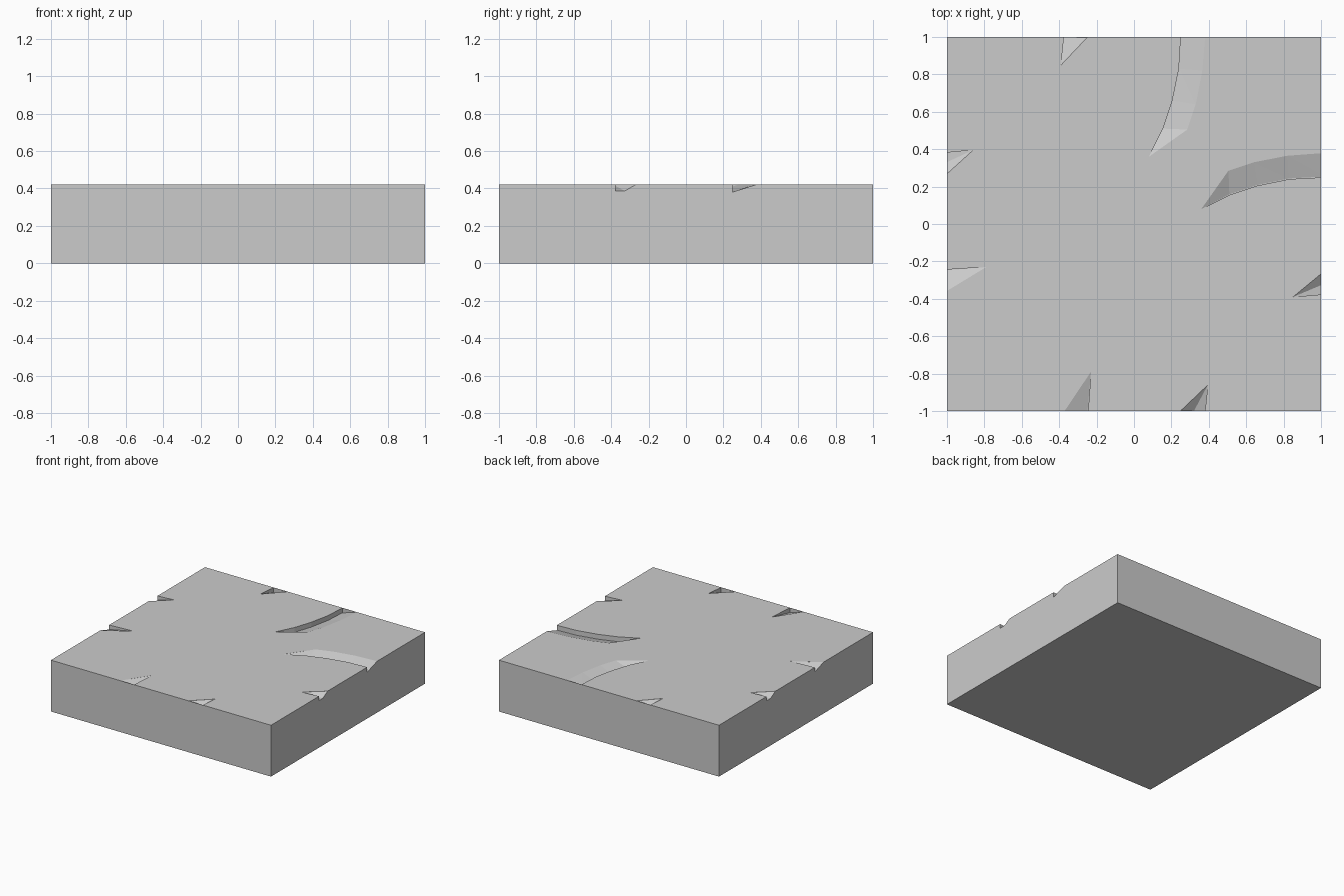
import bpy, bmesh
from mathutils import Vector

if "Cube" in bpy.data.objects:
    bpy.data.objects.remove(bpy.data.objects["Cube"])

H, DEPTH = 0.422, 0.04

# Slab
bpy.ops.mesh.primitive_cube_add(size=1, location=(0, 0, H / 2))
slab = bpy.context.object
slab.name = "floor_tile"
slab.scale = (2, 2, H)
bpy.ops.object.transform_apply(location=True, rotation=False, scale=True)

# Grooves: tip, deep edge, sloped edge, flat share of the floor
grooves = [
    ((0.36, 0.08),
     [(0.51, 0.155), (0.66, 0.205), (0.83, 0.24), (1, 0.25)],
     [(0.505, 0.285), (0.64, 0.33), (0.82, 0.365), (1, 0.38)], 0.03),
    ((0.85, -0.39), [(1, -0.375)], [(1, -0.25)], 0.45),
    ((-0.86, 0.395), [(-1, 0.38)], [(-1, 0.25)], 0.45),
    ((-0.79, -0.23), [(-1, -0.245)], [(-1, -0.37)], 0.03),
]


def groove_cutter(tip, deep, shallow, flat, swap):
    # Open through the side edges, thin closed lip at front and back
    end = 0.998 if swap else 1.02

    def place(p, z):
        x, y = p
        if abs(x) == 1:
            x *= end
        return (y, x, z) if swap else (x, y, z)

    bm = bmesh.new()
    top = H + 0.03
    tip_low, tip_high = (bm.verts.new(place(tip, z)) for z in (H - 0.001, top))
    rings = []
    for d, s in zip(deep, shallow):
        f = Vector(d).lerp(Vector(s), flat)
        if abs(d[0]) == 1:
            f.x = d[0]
        rings.append([bm.verts.new(place(p, z)) for p, z in (
            (d, top), (d, H - DEPTH), (f, H - DEPTH), (s, H), (s, top))])
    # Pointed start
    a = rings[0]
    bm.faces.new((tip_high, a[0], a[1], tip_low))
    bm.faces.new((tip_low, a[1], a[2]))
    bm.faces.new((tip_low, a[2], a[3]))
    bm.faces.new((tip_low, a[3], a[4], tip_high))
    bm.faces.new((tip_high, a[4], a[0]))
    # Curved run and end cap
    for a, b in zip(rings, rings[1:]):
        for i in range(5):
            j = (i + 1) % 5
            bm.faces.new((a[i], b[i], b[j], a[j]))
    bm.faces.new(rings[-1])
    bmesh.ops.triangulate(bm, faces=bm.faces[:])
    bmesh.ops.recalc_face_normals(bm, faces=bm.faces[:])
    me = bpy.data.meshes.new("groove_cutter")
    bm.to_mesh(me)
    bm.free()
    ob = bpy.data.objects.new("groove_cutter", me)
    bpy.context.collection.objects.link(ob)
    ob.hide_render = True
    return ob


# Each groove is cut twice, mirrored across the tile diagonal
for g in grooves:
    for swap in (False, True):
        cutter = groove_cutter(*g, swap)
        mod = slab.modifiers.new("groove", 'BOOLEAN')
        mod.operation = 'DIFFERENCE'
        mod.solver = 'EXACT'
        mod.object = cutter
        bpy.context.view_layer.objects.active = slab
        bpy.ops.object.modifier_apply(modifier=mod.name)
        bpy.data.objects.remove(cutter)
